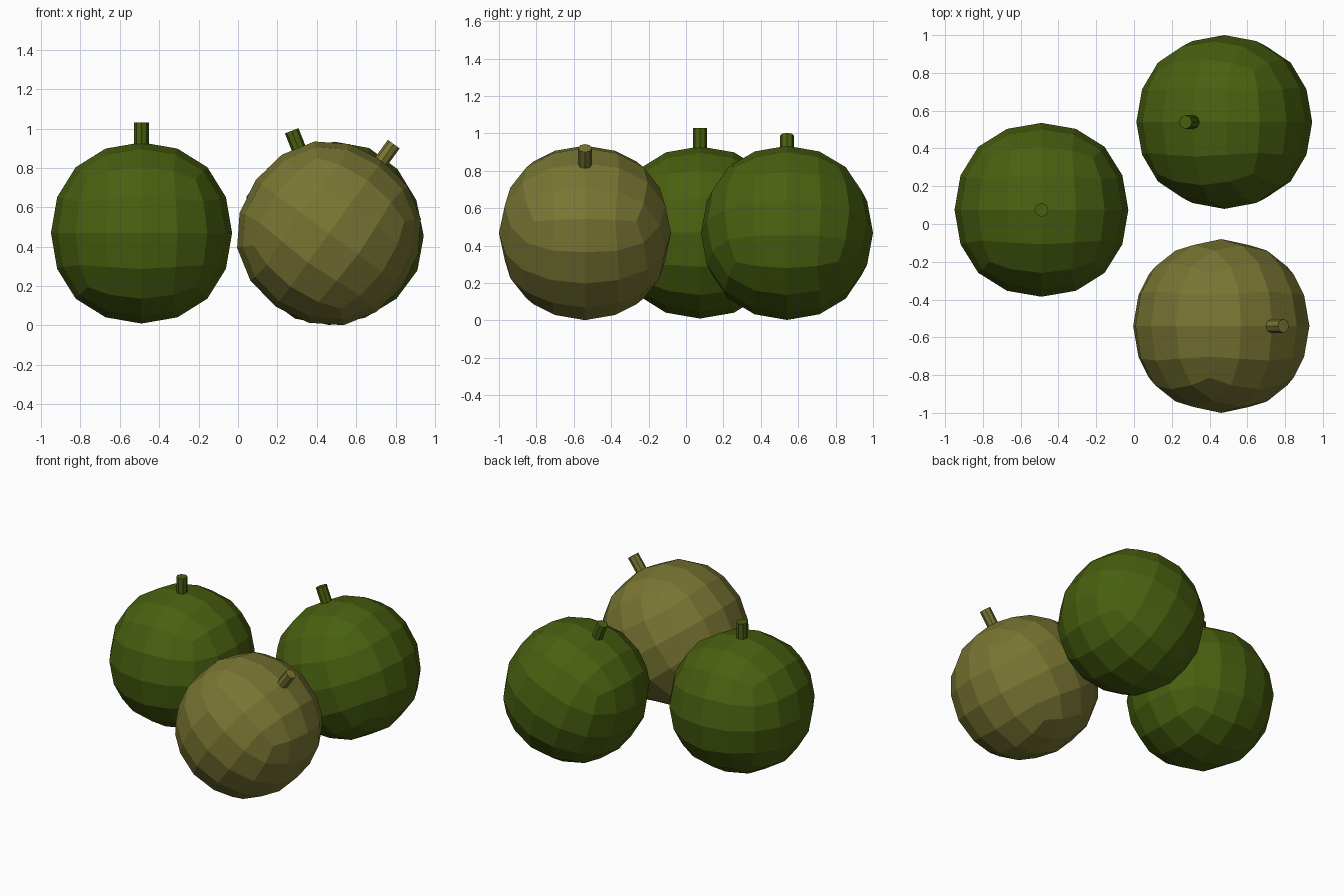
import bpy
import bmesh
from math import radians
from mathutils import Matrix, Vector

if "Cube" in bpy.data.objects:
    bpy.data.objects.remove(bpy.data.objects["Cube"], do_unlink=True)


def make_material(name, rgb):
    mat = bpy.data.materials.new(name)
    mat.use_nodes = True
    color = (*rgb, 1.0)
    mat.diffuse_color = color
    bsdf = mat.node_tree.nodes["Principled BSDF"]
    bsdf.inputs["Base Color"].default_value = color
    bsdf.inputs["Roughness"].default_value = 0.8
    return mat


def make_object(name, bm, mat, matrix):
    mesh = bpy.data.meshes.new(name)
    bm.to_mesh(mesh)
    bm.free()
    mesh.materials.append(mat)
    obj = bpy.data.objects.new(name, mesh)
    obj.matrix_world = matrix
    bpy.context.collection.objects.link(obj)
    return obj


def make_fruit(name, center, tilt, mat):
    matrix = Matrix.Translation(Vector(center)) @ Matrix.Rotation(radians(tilt), 4, 'Y')

    # Faceted body: a cube rounded by subdivision
    bm = bmesh.new()
    bmesh.ops.create_cube(bm, size=1.096)
    body = make_object(name + "_body", bm, mat, matrix)
    rounding = body.modifiers.new("Rounding", 'SUBSURF')
    rounding.levels = rounding.render_levels = 2

    # Short stem along the body's own axis
    bm = bmesh.new()
    bmesh.ops.create_cone(bm, cap_ends=True, segments=8, radius1=0.037, radius2=0.037,
                          depth=0.16, matrix=Matrix.Translation((0, 0, 0.48)))
    make_object(name + "_stem", bm, mat, matrix)


green = make_material("leaf green", (0.066, 0.116, 0.005))
olive = make_material("ripe olive", (0.19, 0.18, 0.033))

make_fruit("upright_fruit", (-0.49, 0.075, 0.47), 0, green)
make_fruit("back_fruit", (0.478, 0.54, 0.468), -21.5, green)
make_fruit("front_fruit", (0.462, -0.54, 0.468), 36, olive)
